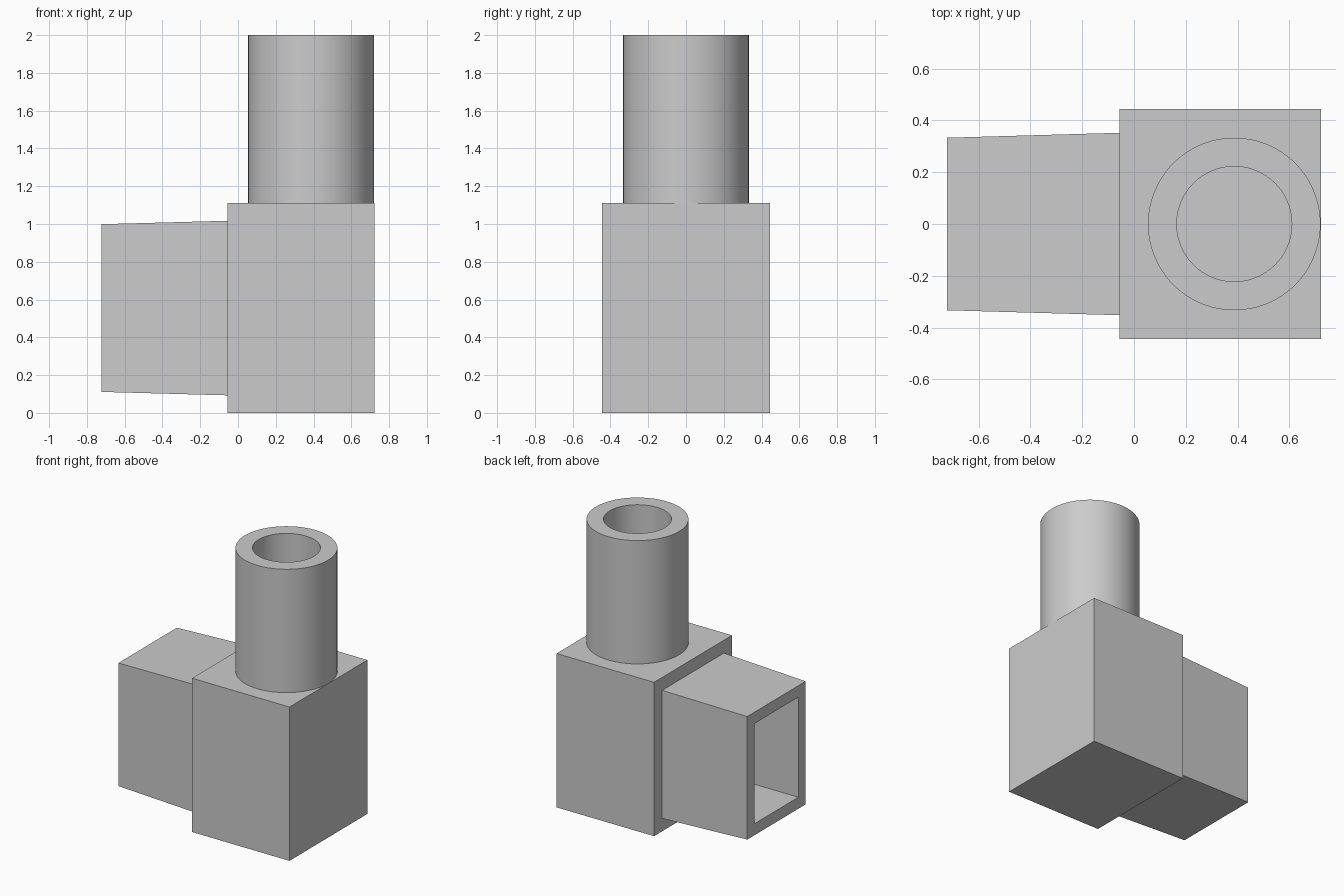
import bpy, bmesh, math

if "Cube" in bpy.data.objects:
    bpy.data.objects.remove(bpy.data.objects["Cube"], do_unlink=True)

grey = bpy.data.materials.new("plain grey")
grey.use_nodes = True
grey.diffuse_color = (0.6, 0.6, 0.6, 1)
grey.node_tree.nodes["Principled BSDF"].inputs["Base Color"].default_value = grey.diffuse_color

PIPE_X, OUTER_R, BORE_R, SIDES = 0.387, 0.333, 0.222, 96
BODY_TOP, TOP = 1.11, 2.0
MOUTH_X, BODY_X, END_X = -0.722, -0.056, 0.722
MID_Z = 0.555


def finish(name, bm):
    bmesh.ops.recalc_face_normals(bm, faces=bm.faces)
    mesh = bpy.data.meshes.new(name)
    bm.to_mesh(mesh)
    bm.free()
    mesh.materials.append(grey)
    obj = bpy.data.objects.new(name, mesh)
    bpy.context.collection.objects.link(obj)
    return obj


def activate(obj):
    bpy.ops.object.select_all(action='DESELECT')
    obj.select_set(True)
    bpy.context.view_layer.objects.active = obj


def box(name, x0, x1, half_y, z0, z1):
    bm = bmesh.new()
    bmesh.ops.create_cube(bm, size=1)
    for v in bm.verts:
        v.co.x = x0 if v.co.x < 0 else x1
        v.co.y *= 2 * half_y
        v.co.z = z0 if v.co.z < 0 else z1
    return finish(name, bm)


def tube(name, rings):
    """Bridge consecutive closed loops of points into one skin."""
    bm = bmesh.new()
    loops = [[bm.verts.new(p) for p in ring] for ring in rings]
    n = len(loops[0])
    for a, b in zip(loops, loops[1:]):
        for i in range(n):
            j = (i + 1) % n
            bm.faces.new((a[i], a[j], b[j], b[i]))
    return finish(name, bm)


def circle(r, z):
    steps = [2 * math.pi * i / SIDES for i in range(SIDES)]
    return [(PIPE_X + r * math.cos(t), r * math.sin(t), z) for t in steps]


def rectangle(x, half_y, half_z):
    return [(x, sy * half_y, MID_Z + sz * half_z)
            for sy, sz in ((-1, -1), (1, -1), (1, 1), (-1, 1))]


def cut(obj, cutter):
    cutter.hide_render = True
    activate(obj)
    mod = obj.modifiers.new("cut", 'BOOLEAN')
    mod.operation = 'DIFFERENCE'
    mod.solver = 'EXACT'
    mod.object = cutter
    bpy.ops.object.modifier_apply(modifier=mod.name)
    bpy.data.objects.remove(cutter, do_unlink=True)


# Elbow block, hollowed by the rectangular socket and the round bore
body = box("elbow_block", BODY_X, END_X, 0.444, 0, BODY_TOP)
cut(body, box("socket_cutter", BODY_X - 0.2, 0.63, 0.25, MID_Z - 0.361, MID_Z + 0.361))
bpy.ops.mesh.primitive_cylinder_add(vertices=SIDES, radius=BORE_R, depth=0.8,
                                    location=(PIPE_X, 0, 1.0))
cut(body, bpy.context.object)

# Round upright pipe
pipe = tube("round_pipe", [circle(OUTER_R, BODY_TOP), circle(OUTER_R, TOP),
                           circle(BORE_R, TOP), circle(BORE_R, BODY_TOP)])

# Tapered rectangular socket with a straight opening
socket = tube("tapered_socket", [rectangle(BODY_X, 0.352, 0.462),
                                 rectangle(MOUTH_X, 0.333, 0.444),
                                 rectangle(MOUTH_X, 0.25, 0.361),
                                 rectangle(BODY_X, 0.25, 0.361)])

for obj in (body, pipe, socket):
    activate(obj)
    bpy.ops.object.shade_smooth_by_angle(angle=math.radians(30))
